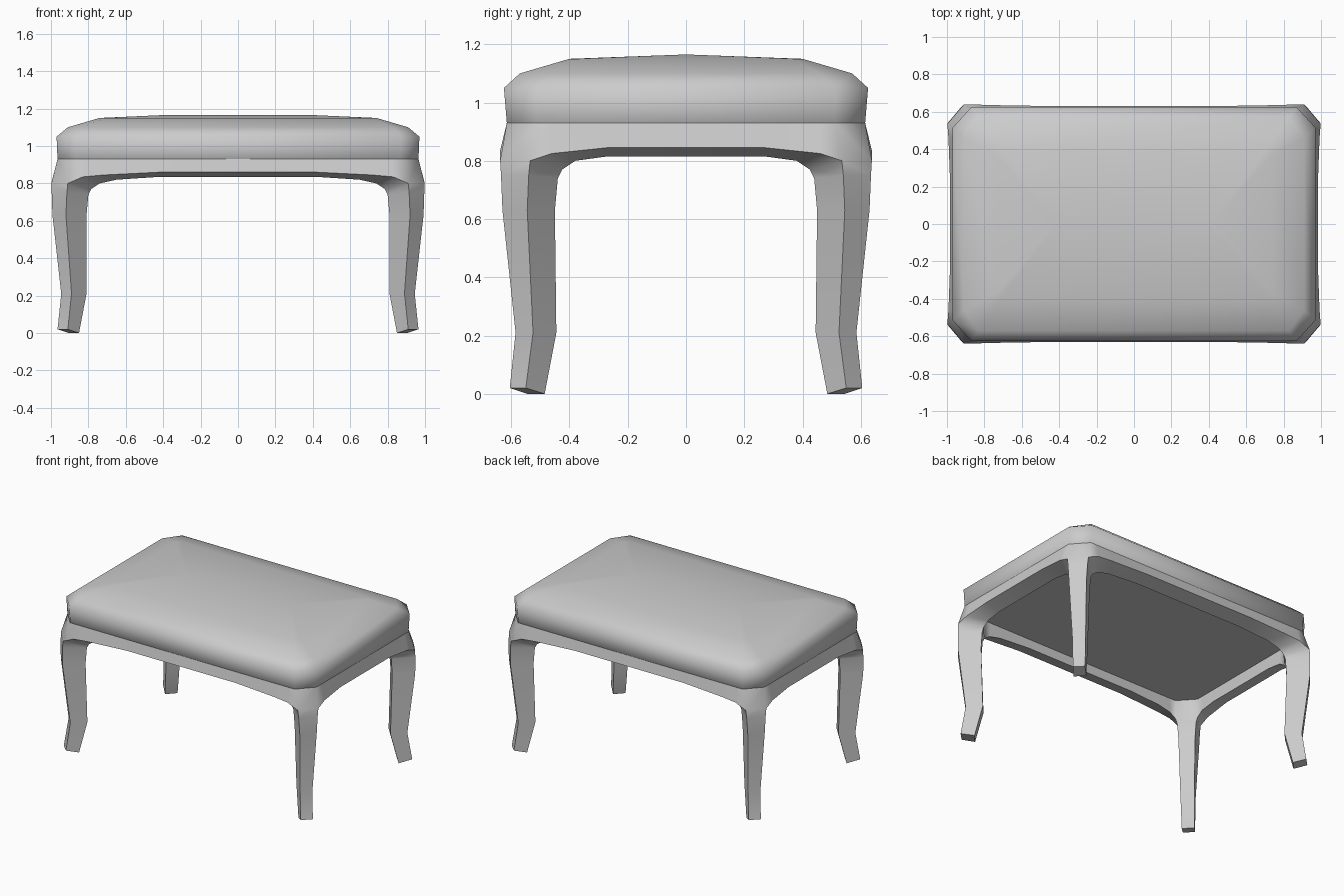
import bpy, bmesh, math

old = bpy.data.objects.get("Cube")
if old:
    bpy.data.objects.remove(old, do_unlink=True)

GREY = (0.6, 0.6, 0.6, 1.0)
mat = bpy.data.materials.new("plain grey")
mat.use_nodes = True
mat.diffuse_color = GREY
mat.node_tree.nodes["Principled BSDF"].inputs["Base Color"].default_value = GREY


def finish(bm, name, angle):
    """Weld, orient and shade a mesh, then add it to the scene."""
    bmesh.ops.remove_doubles(bm, verts=bm.verts, dist=0.0005)
    bmesh.ops.recalc_face_normals(bm, faces=bm.faces)
    mesh = bpy.data.meshes.new(name)
    bm.to_mesh(mesh)
    bm.free()
    mesh.materials.append(mat)
    obj = bpy.data.objects.new(name, mesh)
    bpy.context.collection.objects.link(obj)
    bpy.ops.object.select_all(action="DESELECT")
    obj.select_set(True)
    bpy.context.view_layer.objects.active = obj
    bpy.ops.object.shade_smooth_by_angle(angle=math.radians(angle))
    return obj


def loft(bm, rings, closed=True):
    """Bridge equal-length rings of points with quads."""
    rows = [[bm.verts.new(p) for p in ring] for ring in rings]
    n = len(rows[0])
    for a, b in zip(rows, rows[1:]):
        for i in range(n if closed else n - 1):
            j = (i + 1) % n
            bm.faces.new((a[i], a[j], b[j], b[i]))
    return rows


def octagon(x, y, cut_x, cut_y, z):
    """Rectangle with cut corners, at height z."""
    return [(x, cut_y - y, z), (x, y - cut_y, z), (x - cut_x, y, z), (cut_x - x, y, z),
            (-x, y - cut_y, z), (-x, cut_y - y, z), (cut_x - x, -y, z), (x - cut_x, -y, z)]


# Padded seat, ending in a low ridge
bm = bmesh.new()
rows = loft(bm, [octagon(0.95, 0.60, 0.09, 0.10, 0.91),
                 octagon(0.965, 0.615, 0.095, 0.105, 0.93),
                 octagon(0.97, 0.625, 0.10, 0.11, 1.05),
                 octagon(0.91, 0.57, 0.08, 0.11, 1.10),
                 octagon(0.74, 0.40, 0.03, 0.03, 1.15),
                 octagon(0.41, 0, 0, 0, 1.165)])
bm.faces.new(rows[0])
finish(bm, "seat_cushion", 60)

# Rail sections: along (top, outer, inner), outward offset, outer height, inner height
PANEL_Z, TOP_Z = 0.90, 0.93
LONG_RAIL = [(0, 0, 0, 0.63, 0.86, 0.835), (0.42, 0.42, 0.42, 0.63, 0.86, 0.835),
             (0.70, 0.72, 0.65, 0.635, 0.845, 0.82), (0.82, 0.83, 0.74, 0.638, 0.835, 0.80),
             (0.87, 0.91, 0.785, 0.638, 0.80, 0.77)]
END_RAIL = [(0, 0, 0, 0.985, 0.845, 0.815), (0.27, 0.27, 0.27, 0.985, 0.845, 0.815),
            (0.46, 0.46, 0.38, 0.992, 0.825, 0.80), (0.51, 0.535, 0.425, 0.998, 0.80, 0.77)]


def rail(stations, top, inner):
    return [[(a, top, TOP_Z), (b, out, zo), (c, inner, zi), (c, inner, PANEL_Z)]
            for a, b, c, out, zo, zi in stations]


long_rail = rail(LONG_RAIL, 0.615, 0.53)
end_rail = [[(y, x, z) for x, y, z in sec] for sec in rail(END_RAIL, 0.965, 0.88)]
b, a = long_rail[-1], end_rail[-1]

# Leg sections: two outer corners, then two inner corners
leg = [[a[1], b[1], b[2], a[2]],
       [(0.996, 0.54, 0.75), (0.915, 0.635, 0.75), (0.80, 0.53, 0.74), (0.88, 0.44, 0.74)],
       [(0.992, 0.545, 0.63), (0.92, 0.63, 0.63), (0.81, 0.53, 0.63), (0.88, 0.45, 0.63)],
       [(0.945, 0.525, 0.21), (0.89, 0.585, 0.21), (0.81, 0.51, 0.21), (0.87, 0.445, 0.21)],
       [(0.965, 0.55, 0.02), (0.91, 0.605, 0.02), (0.85, 0.545, 0), (0.905, 0.485, 0)]]

# Frame: four mirrored quarters of apron and leg, welded together
bm = bmesh.new()
for sx in (1, -1):
    for sy in (1, -1):
        def flip(rings):
            return [[(x * sx, y * sy, z) for x, y, z in ring] for ring in rings]
        loft(bm, flip(long_rail))
        loft(bm, flip(end_rail))
        feet = loft(bm, flip(leg))
        bm.faces.new(feet[-1])
        loft(bm, flip([a[:2], b[:2]]), closed=False)
        loft(bm, flip([a[2:], b[2:]]), closed=False)
        loft(bm, flip([[a[3], a[0]], [b[3], b[0]]]), closed=False)
finish(bm, "apron_and_legs", 55)

# Flat panel closing the underside of the seat
bm = bmesh.new()
bm.faces.new([bm.verts.new(p) for p in octagon(0.88, 0.53, 0.095, 0.105, PANEL_Z)])
panel = finish(bm, "underside_panel", 30)
panel.data.flip_normals()
